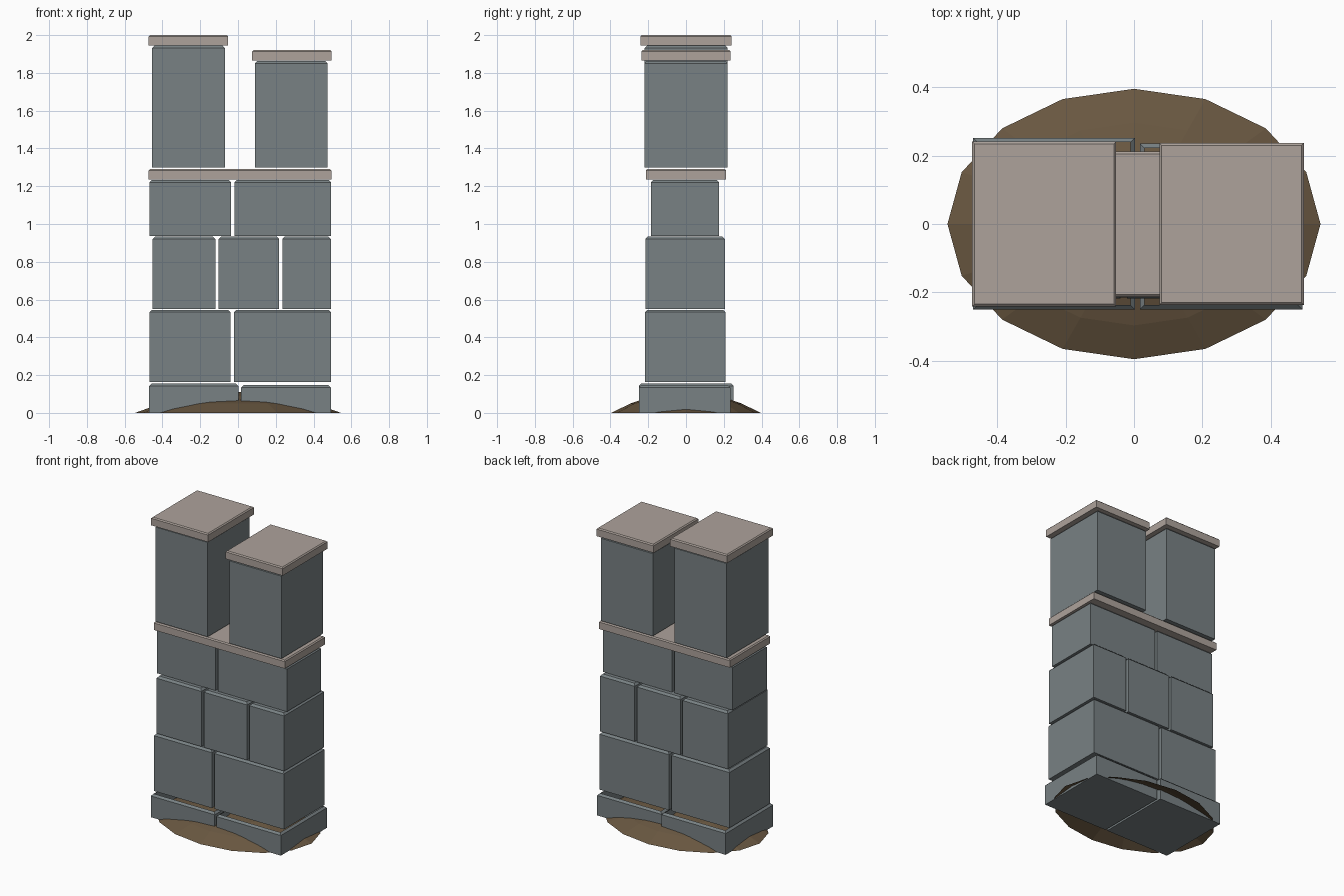
import bpy, bmesh, math

if "Cube" in bpy.data.objects:
    bpy.data.objects.remove(bpy.data.objects["Cube"])


def material(name, rgb):
    m = bpy.data.materials.new(name)
    m.diffuse_color = (*rgb, 1)
    m.use_nodes = True
    m.node_tree.nodes["Principled BSDF"].inputs["Base Color"].default_value = m.diffuse_color
    return m


SLATE = material("slate_stone", (0.19, 0.22, 0.23))
PALE = material("pale_capstone", (0.42, 0.365, 0.33))
EARTH = material("brown_earth", (0.14, 0.095, 0.052))


def finish(name, bm, mat):
    bmesh.ops.recalc_face_normals(bm, faces=bm.faces)
    me = bpy.data.meshes.new(name)
    bm.to_mesh(me)
    bm.free()
    me.materials.append(mat)
    ob = bpy.data.objects.new(name, me)
    bpy.context.collection.objects.link(ob)
    return ob


def block(name, x, y, z, mat=SLATE, cham=0.013, open_top=False):
    """Stone block with chamfered top edges."""
    bm = bmesh.new()
    rings = []
    for inset, h in ((0, z[0]), (0, z[1] - cham), (cham, z[1])):
        pts = ((x[0] + inset, y[0] + inset), (x[1] - inset, y[0] + inset),
               (x[1] - inset, y[1] - inset), (x[0] + inset, y[1] - inset))
        rings.append([bm.verts.new((px, py, h)) for px, py in pts])
    for a, b in zip(rings, rings[1:]):
        for i in range(4):
            j = (i + 1) % 4
            bm.faces.new((a[i], a[j], b[j], b[i]))
    bm.faces.new(rings[0][::-1])
    if not open_top:
        bm.faces.new(rings[-1])
    return finish(name, bm, mat)


# Footing blocks, hollow on top so the earth shows in the joint
block("footing_left", (-0.47, 0.003), (-0.25, 0.252), (0, 0.155), open_top=True)
block("footing_right", (0.017, 0.492), (-0.25, 0.235), (0, 0.147), open_top=True)

# Stone courses: (name, z range, y range, x ranges)
courses = [
    ("lower_course", (0.163, 0.546), (-0.218, 0.21), [(-0.468, -0.04), (-0.021, 0.492)]),
    ("middle_course", (0.551, 0.933), (-0.215, 0.206),
     [(-0.453, -0.12), (-0.102, 0.218), (0.235, 0.492)]),
    ("upper_course", (0.937, 1.234), (-0.185, 0.175), [(-0.468, -0.036), (-0.018, 0.492)]),
]
for name, z, y, spans in courses:
    for i, x in enumerate(spans):
        block(f"{name}_stone_{i + 1}", x, y, z)

# Middle slab
block("middle_slab", (-0.473, 0.495), (-0.213, 0.212), (1.236, 1.29), PALE, 0.007)

# Twin upper stacks with capstones
for side, x, cx, top, cap_top, d in (
        ("left", (-0.455, -0.07), (-0.473, -0.052), 1.944, 2.0, 0.241),
        ("right", (0.091, 0.475), (0.074, 0.496), 1.864, 1.92, 0.236)):
    block(f"stack_{side}", x, (-0.22, 0.221), (1.3, top))
    block(f"capstone_{side}", cx, (-d, d), (cap_top - 0.054, cap_top), PALE, 0.007)

# Low-poly earth mound, open underneath
N = 16
bm = bmesh.new()
rings = []
for r in (1.0, 0.75, 0.45):
    h = 0.112 * (1 - r * r)
    rings.append([bm.verts.new((0.545 * r * math.cos(2 * math.pi * i / N),
                                0.395 * r * math.sin(2 * math.pi * i / N), h))
                  for i in range(N)])
peak = bm.verts.new((0, 0, 0.112))
for i in range(N):
    j = (i + 1) % N
    for a, b in zip(rings, rings[1:]):
        bm.faces.new((a[i], a[j], b[j], b[i]))
    bm.faces.new((rings[-1][i], rings[-1][j], peak))
ob = finish("earth_mound", bm, EARTH)
if ob.data.polygons[0].normal.z < 0:
    ob.data.flip_normals()
